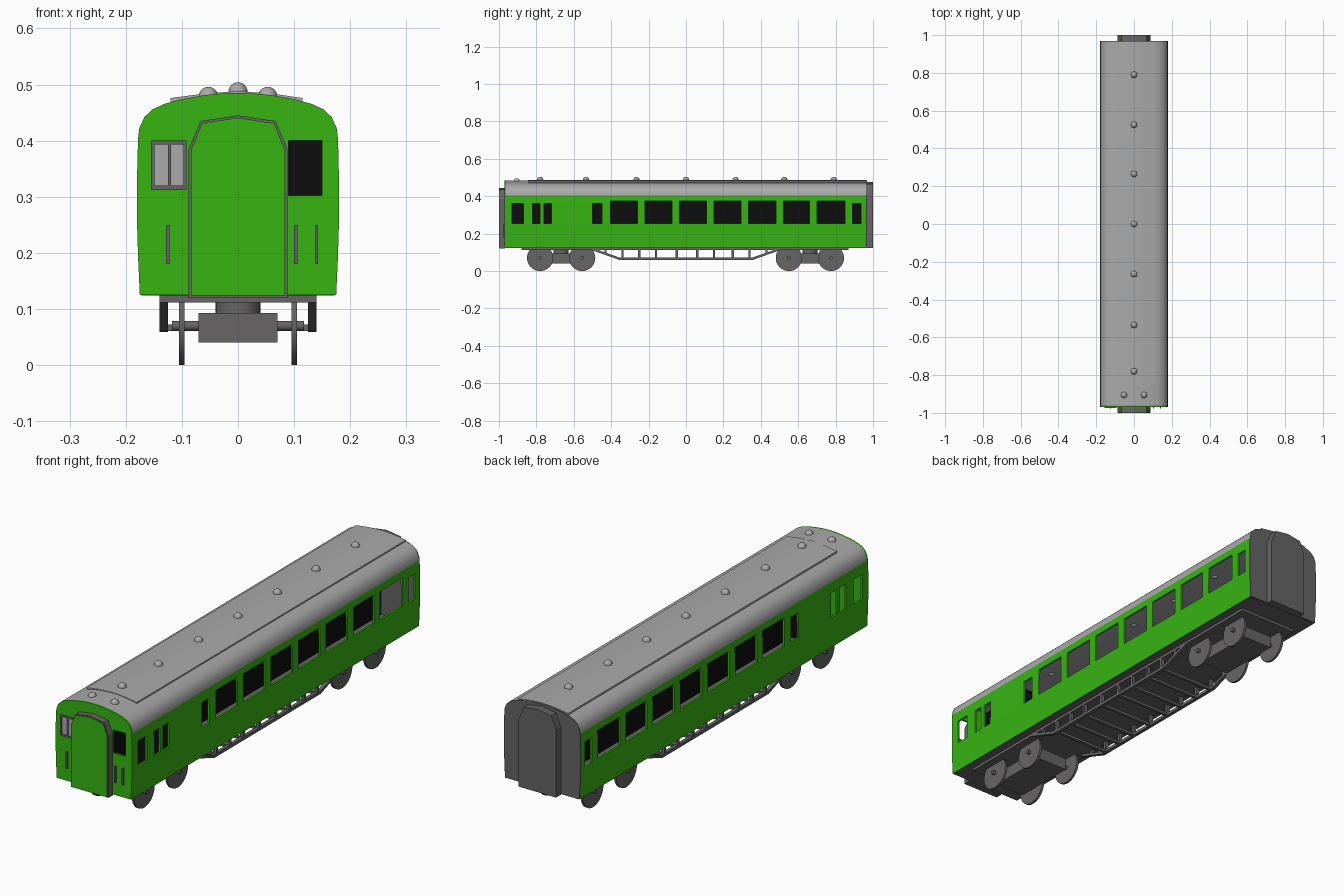
import bpy, bmesh, math
from mathutils import Matrix

if "Cube" in bpy.data.objects:
    bpy.data.objects.remove(bpy.data.objects["Cube"])


def material(name, rgb):
    m = bpy.data.materials.new(name)
    m.diffuse_color = (*rgb, 1)
    m.use_nodes = True
    m.node_tree.nodes["Principled BSDF"].inputs["Base Color"].default_value = m.diffuse_color
    return m


GREEN = material("body green", (0.038, 0.46, 0.006))
GREY = material("underframe grey", (0.135, 0.13, 0.133))
LIGHT = material("roof light grey", (0.40, 0.40, 0.40))
BLACK = material("interior black", (0.004, 0.004, 0.004))


def finish(name, bm, mat, smooth=False):
    me = bpy.data.meshes.new(name)
    bm.to_mesh(me)
    bm.free()
    ob = bpy.data.objects.new(name, me)
    bpy.context.collection.objects.link(ob)
    me.materials.append(mat)
    if smooth:
        bpy.ops.object.select_all(action='DESELECT')
        ob.select_set(True)
        bpy.context.view_layer.objects.active = ob
        bpy.ops.object.shade_smooth_by_angle(angle=math.radians(35))
    return ob


def box(name, x, y, z, mat, tilt=0):
    """Box from (min, max) ranges, optionally tilted about x."""
    bm = bmesh.new()
    c = [(r[0] + r[1]) / 2 for r in (x, y, z)]
    s = [r[1] - r[0] for r in (x, y, z)]
    bmesh.ops.create_cube(bm, size=1, matrix=Matrix.Translation(c) @ Matrix.Rotation(tilt, 4, 'X') @ Matrix.Diagonal((*s, 1)))
    return finish(name, bm, mat)


def cylinder(name, centre, r, length, axis, mat, sides=32):
    bm = bmesh.new()
    rot = Matrix.Rotation(math.pi / 2, 4, 'Y') if axis == 'X' else Matrix()
    bmesh.ops.create_cone(bm, cap_ends=True, segments=sides, radius1=r, radius2=r, depth=length,
                          matrix=Matrix.Translation(centre) @ rot)
    return finish(name, bm, mat, True)


def prism(name, loops, y0, y1, mat, smooth=False):
    """Extrude an x-z outline (extra loops are holes) from y0 to y1."""
    bm = bmesh.new()
    edges = []
    for loop in loops:
        vs = [bm.verts.new((x, y0, z)) for x, z in loop]
        edges += [bm.edges.new((vs[i - 1], vs[i])) for i in range(len(vs))]
    bmesh.ops.triangle_fill(bm, use_beauty=True, use_dissolve=False, edges=edges, normal=(0, -1, 0))
    ext = bmesh.ops.extrude_face_region(bm, geom=bm.faces[:], use_keep_orig=True)
    bmesh.ops.translate(bm, vec=(0, y1 - y0, 0), verts=[g for g in ext["geom"] if isinstance(g, bmesh.types.BMVert)])
    bmesh.ops.recalc_face_normals(bm, faces=bm.faces[:])
    return finish(name, bm, mat, smooth)


def mirrored(half):
    """Right-hand points, bottom to top, ending on the centre line."""
    return half + [(-x, z) for x, z in reversed(half) if x > 0]


def rect(x0, x1, z0, z1):
    return [(x0, z0), (x1, z0), (x1, z1), (x0, z1)]


# Cross-section of the coach
roof_half = [(.178, .405), (.176, .422), (.167, .442), (.152, .456), (.13, .466),
             (.10, .474), (.06, .481), (.03, .484), (0, .485)]
wall_half = [(.175, .125), (.178, .19), (.18, .255), (.1795, .36), (.179, .375), (.178, .405)]
section = mirrored(wall_half[:-1] + roof_half)

# Side walls with open windows
large = [(-.405, -.26), (-.22, -.075), (-.035, .11), (.15, .295), (.335, .48), (.52, .66), (.70, .85)]
small = [(-.93, -.87), (-.82, -.78), (-.76, -.72), (-.50, -.45), (.89, .935)]
ys = sorted({-.965, .962} | {v for w in large + small for v in w})
bm = bmesh.new()
grid = [[bm.verts.new((x - .004, y, z)) for x, z in wall_half] for y in ys]
for i in range(len(ys) - 1):
    span = (ys[i], ys[i + 1])
    for j in range(len(wall_half) - 1):
        if (span in large and j in (2, 3)) or (span in small and j == 2):
            continue
        bm.faces.new((grid[i][j], grid[i + 1][j], grid[i + 1][j + 1], grid[i][j + 1]))
walls = finish("side_walls", bm, GREEN)
thick = walls.modifiers.new("thickness", 'SOLIDIFY')
thick.thickness, thick.offset = .008, 0
walls.modifiers.new("other_side", 'MIRROR')

# Roof shell, raised roof panel and ventilators
outer = mirrored(roof_half)
inner = [(x * .955, z - .008 if abs(x) < .15 else z) for x, z in reversed(outer)]
prism("roof", [outer + inner], -.962, .965, LIGHT, True)
top = [(-.12, .476), (-.06, .484), (0, .488), (.06, .484), (.115, .476)]
prism("roof_panel", [top + [(x, z - .010) for x, z in reversed(top)]], -.845, .965, LIGHT, True)
vents = [(0, y, .487) for y in (-.78, -.535, -.265, 0, .265, .525, .79)]
vents += [(s * .053, -.905, .479) for s in (-1, 1)]
for p in vents:
    bm = bmesh.new()
    bmesh.ops.create_uvsphere(bm, u_segments=20, v_segments=12, radius=.017, matrix=Matrix.Translation(p))
    finish("roof_ventilator", bm, LIGHT, True)

# Front end with open right window and framed left window
prism("front_end", [section, rect(.09, .15, .302, .40)], -.97, -.962, GREEN)
prism("front_window_frame", [rect(-.155, -.092, .312, .40), rect(-.149, -.125, .32, .393),
                             rect(-.119, -.097, .32, .393)], -.975, -.969, GREY)
box("front_window_pane", (-.152, -.095), (-.972, -.969), (.315, .397), LIGHT)
for x, w in ((-.125, .006), (.103, .006), (.14, .006)):
    box("handrail", (x - w / 2, x + w / 2), (-.978, -.969), (.18, .25), GREY)

# Front and rear gangways
front_door = mirrored([(.088, .12), (.088, .385), (.067, .435), (0, .445)])
prism("front_gangway", [front_door], -.997, -.968, GREY)
prism("front_gangway_door", [mirrored([(.084, .124), (.084, .383), (.064, .431), (0, .441)])], -1, -.996, GREEN)
prism("rear_end", [section], .96, .968, GREY)
prism("rear_gangway", [mirrored([(.088, .122), (.088, .41), (.066, .465), (0, .475)])], .966, 1, GREY)

# Interior: floor, aisle partition and cab walls
box("floor", (-.172, .172), (-.964, .962), (.124, .132), GREY)
box("aisle_partition", (-.004, .004), (-.70, .955), (.13, .385), BLACK)
box("cab_partition", (-.004, .004), (-.958, -.70), (.13, .474), BLACK)
prism("cab_rear_wall", [[(x * .95, .3 + (z - .3) * .94) for x, z in section]], -.704, -.696, BLACK)

# Underframe and truss
box("underframe", (-.14, .14), (-.88, .87), (.112, .126), GREY)
for s in (-1, 1):
    xr = tuple(sorted((s * .125, s * .14)))
    box("truss_bottom", xr, (-.36, .36), (.060, .073), GREY)
    for e in (-1, 1):
        box("truss_slope", xr, (e * .43 - .083, e * .43 + .083), (.086, .098), GREY, e * math.atan2(.053, .15))
    for y in (-.34, -.25, -.16, -.05, .06, .15, .25, .34):
        box("truss_post", xr, (y - .006, y + .006), (.066, .115), GREY)
    for y in (-.43, .43):
        box("truss_post", xr, (y - .006, y + .006), (.092, .115), GREY)
for y in (-.34, -.25, -.16, -.05, .06, .15, .25, .34):
    box("truss_cross_bar", (-.13, .13), (y - .006, y + .006), (.061, .072), GREY)

# Bogies with wheels and axles
for e, wheels in ((-1, (-.78, -.555)), (1, (.55, .775))):
    mid = sum(wheels) / 2
    box("bogie_frame", (-.07, .07), (mid - .14, mid + .14), (.04, .093), GREY)
    cylinder("bogie_pivot", (0, mid, .102), .04, .03, 'Z', GREY)
    for y in wheels:
        cylinder("axle", (0, y, .07), .009, .236, 'X', GREY, 16)
        for s in (-1, 1):
            cylinder("wheel", (s * .1, y, .07), .07, .010, 'X', GREY, 40)
